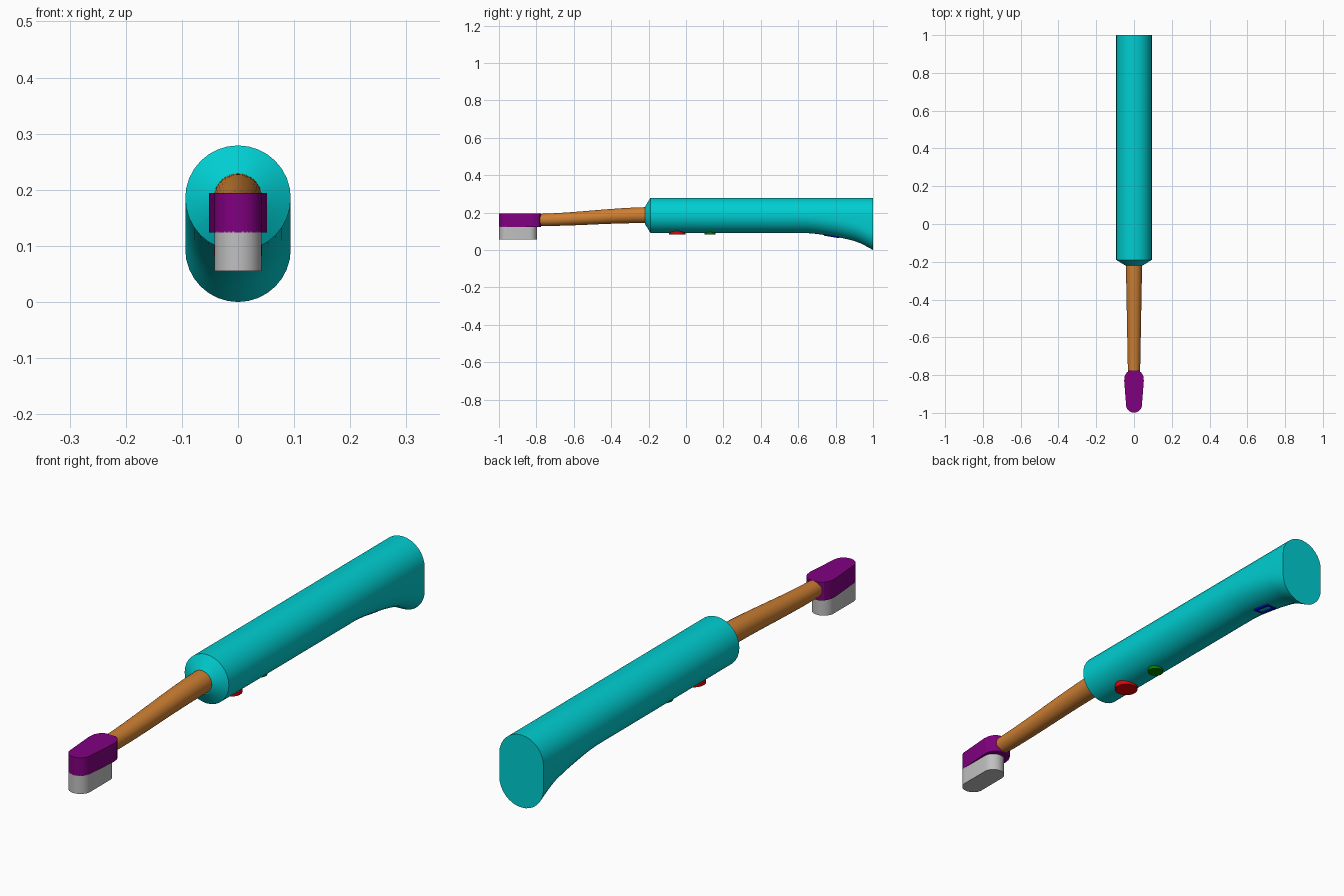
import bpy, bmesh, math

cube = bpy.data.objects.get("Cube")
if cube:
    bpy.data.objects.remove(cube, do_unlink=True)


def material(name, rgb):
    m = bpy.data.materials.new(name)
    m.use_nodes = True
    m.diffuse_color = (*rgb, 1)
    m.node_tree.nodes["Principled BSDF"].inputs["Base Color"].default_value = (*rgb, 1)
    return m


TURQUOISE = material("turquoise", (0.0, 0.617, 0.638))
COPPER = material("copper", (0.61, 0.212, 0.032))
PURPLE = material("purple", (0.216, 0.0, 0.216))
SILVER = material("silver", (0.527, 0.527, 0.527))
RED = material("red", (1.0, 0.0, 0.0))
GREEN = material("green", (0.0, 0.216, 0.0))
BLUE = material("blue", (0.0, 0.0, 1.0))


def loft(name, rings, mat):
    """Skin a list of equal-length point rings and cap both ends."""
    bm = bmesh.new()
    loops = [[bm.verts.new(p) for p in ring] for ring in rings]
    n = len(loops[0])
    for a, b in zip(loops, loops[1:]):
        for i in range(n):
            j = (i + 1) % n
            bm.faces.new((a[i], a[j], b[j], b[i]))
    bm.faces.new(loops[0][::-1])
    bm.faces.new(loops[-1])
    bmesh.ops.remove_doubles(bm, verts=bm.verts, dist=1e-5)
    bmesh.ops.recalc_face_normals(bm, faces=bm.faces)
    me = bpy.data.meshes.new(name)
    bm.to_mesh(me)
    bm.free()
    me.materials.append(mat)
    ob = bpy.data.objects.new(name, me)
    bpy.context.collection.objects.link(ob)
    bpy.ops.object.select_all(action='DESELECT')
    ob.select_set(True)
    bpy.context.view_layer.objects.active = ob
    bpy.ops.object.shade_smooth_by_angle(angle=math.radians(30))
    return ob


def arc(cx, cy, r, start, end, n=16):
    """Points along an arc, angles in degrees."""
    angles = [math.radians(start + (end - start) * i / n) for i in range(n + 1)]
    return [(cx + r * math.cos(a), cy + r * math.sin(a)) for a in angles]


def slab(name, outline, z0, z1, mat):
    """Extrude a top-view outline from z0 to z1."""
    return loft(name, [[(x, y, z) for x, y in outline] for z in (z0, z1)], mat)


def ease(t):
    return t * t * (3 - 2 * t)


# Handle: round section whose lower half drops into a flared foot
R, AXIS = 0.094, 0.185


def handle_ring(y, r, bottom):
    pts = arc(0, AXIS, r, 0, 180) + arc(0, bottom + r, r, 180, 360)
    return [(x, y, z) for x, z in pts]


stations = [(-0.22, 0.045, 0.14), (-0.19, R, 0.091), (0.64, R, 0.091),
            (0.70, R, 0.086), (0.76, R, 0.077), (0.82, R, 0.067),
            (0.87, R, 0.056), (0.90, R, 0.048), (0.93, R, 0.037),
            (0.96, R, 0.022), (1.0, R, 0.0)]
loft("handle", [handle_ring(*s) for s in stations], TURQUOISE)

# Neck: tapering tube with a gentle S bend down to the head
neck = []
for i in range(21):
    t = i / 20
    r = 0.043 - 0.011 * t
    z = 0.186 - 0.025 * ease(t)
    neck.append([(x, -0.21 - 0.59 * t, zz) for x, zz in arc(0, z, r, 0, 360 * 31 / 32, 31)])
loft("neck", neck, COPPER)

# Brush head: tapered plate, wider and rounded towards the neck
head = (arc(0, -0.957, 0.042, 180, 360, 20)
        + [(0.052, -0.83), (0.049, -0.805), (0.038, -0.785), (0.02, -0.775),
           (-0.02, -0.775), (-0.038, -0.785), (-0.049, -0.805), (-0.052, -0.83)])
slab("brush_head", head, 0.124, 0.194, PURPLE)

# Bristles: capsule-shaped block under the head
capsule = arc(0, -0.957, 0.042, 180, 360) + arc(0, -0.838, 0.042, 0, 180)
slab("bristles", capsule, 0.055, 0.126, SILVER)

# Buttons on the underside
slab("power_button", arc(0, -0.047, 0.043, 0, 360 * 31 / 32, 31), 0.082, 0.11, RED)
slab("mode_button", arc(0, 0.128, 0.029, 0, 360 * 31 / 32, 31), 0.082, 0.11, GREEN)

# Indicator frame: four thin bars following the sloping underside
def under(y):
    return 0.0735 - 0.165 * (y - 0.78)


def bar(name, x0, x1, y0, y1):
    loft(name, [[(x0, y, under(y) - 0.004), (x1, y, under(y) - 0.004),
                 (x1, y, under(y) + 0.005), (x0, y, under(y) + 0.005)]
                for y in (y0, y1)], BLUE)


for side, s in (("left", 1), ("right", -1)):
    bar("indicator_bar_" + side, s * 0.013, s * 0.02, 0.739, 0.821)
for end, y in (("front", 0.739), ("back", 0.814)):
    bar("indicator_bar_" + end, -0.013, 0.013, y, y + 0.007)
